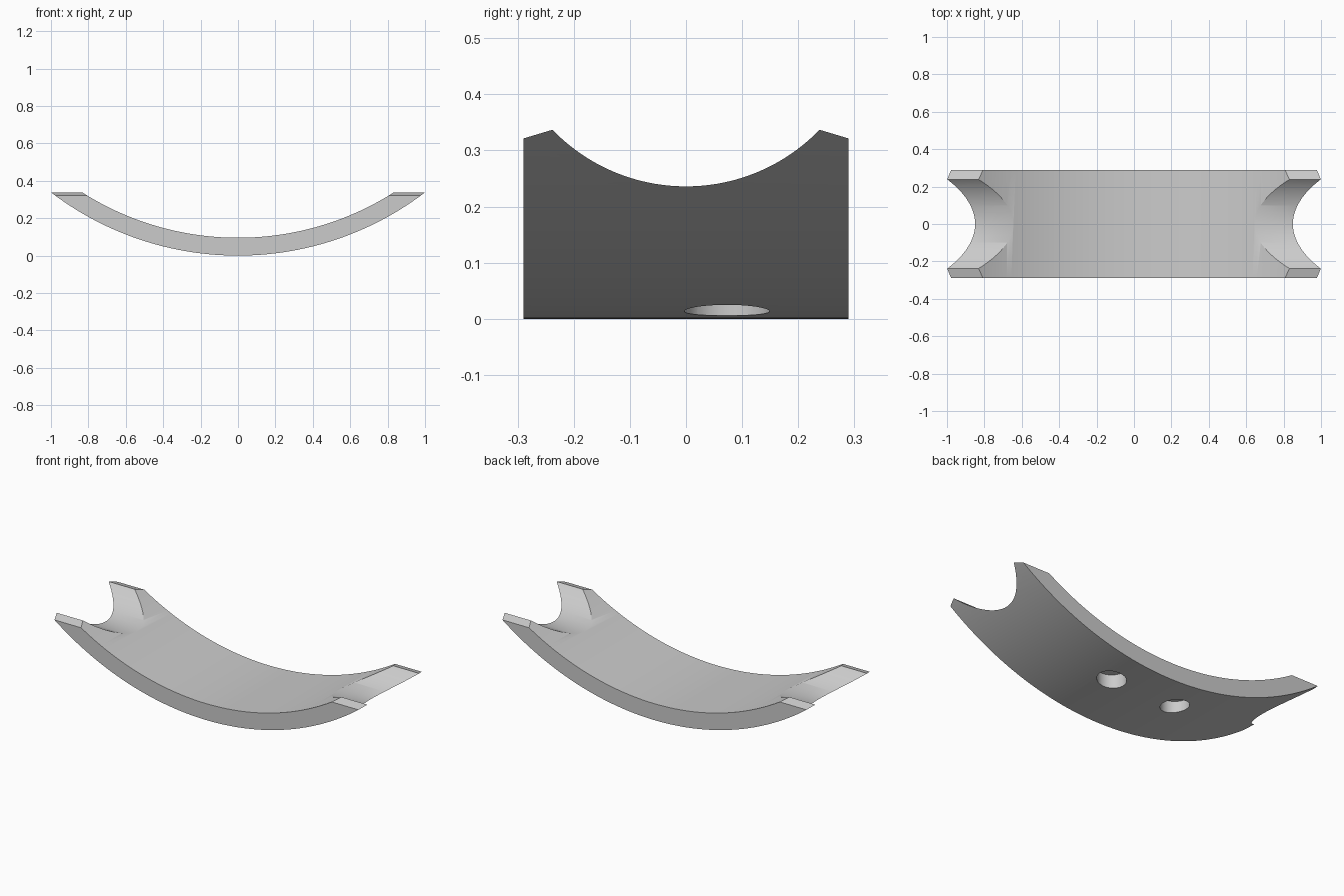
import bpy, bmesh
from math import sin, cos, acos, asin, pi, radians

if "Cube" in bpy.data.objects:
    bpy.data.objects.remove(bpy.data.objects["Cube"])

OUTER, INNER, CENTRE = 1.648, 1.5525, 1.648   # concentric arcs of the band
HALF_WIDTH, TIP_Y, TIP_Z, EDGE_Z = 0.29, 0.238, 0.338, 0.322
NOTCH_R, NOTCH_Z = 0.331, 0.567

grey = bpy.data.materials.new("light grey")
grey.use_nodes = True
colour = (0.6, 0.6, 0.6, 1)
grey.diffuse_color = colour
grey.node_tree.nodes["Principled BSDF"].inputs["Base Color"].default_value = colour


def prism(name, points, offset):
    """Extrude a closed 3D outline by offset."""
    bm = bmesh.new()
    face = bm.faces.new([bm.verts.new(p) for p in points])
    grown = bmesh.ops.extrude_face_region(bm, geom=[face])["geom"]
    bmesh.ops.translate(bm, vec=offset,
                        verts=[v for v in grown if isinstance(v, bmesh.types.BMVert)])
    bmesh.ops.recalc_face_normals(bm, faces=bm.faces)
    mesh = bpy.data.meshes.new(name)
    bm.to_mesh(mesh)
    bm.free()
    obj = bpy.data.objects.new(name, mesh)
    bpy.context.collection.objects.link(obj)
    mesh.materials.append(grey)
    return obj


def arc(radius, centre_z, half_angle, steps):
    """Points along a bottom arc, from negative to positive side."""
    angles = [half_angle * (2 * i / steps - 1) for i in range(steps + 1)]
    return [(radius * sin(a), centre_z - radius * cos(a)) for a in angles]


# Curved band, left a little tall so the cutter can trim its ends
top = 0.37
section = arc(OUTER, CENTRE, acos((CENTRE - top) / OUTER), 72)
section += arc(INNER, CENTRE, acos((CENTRE - top) / INNER), 72)[::-1]
band = prism("curved_saddle", [(x, -HALF_WIDTH, z) for x, z in section],
             (0, 2 * HALF_WIDTH, 0))

# Trimming profile: round notch between two sloping tip faces
slope = (TIP_Z - EDGE_Z) / (HALF_WIDTH - TIP_Y)
far = HALF_WIDTH + 0.1
far_z = TIP_Z - slope * (far - TIP_Y)
profile = [(-far, far_z)]
profile += arc(NOTCH_R, NOTCH_Z, asin(TIP_Y / NOTCH_R), 48)
profile += [(far, far_z), (far, 1), (-far, 1)]
cutters = [prism("end_notch_cutter", [(-1.5, y, z) for y, z in profile], (3, 0, 0))]

# Two blind holes in the underside
for side in (-1, 1):
    circle = [(side * 0.21 + 0.076 * cos(2 * pi * i / 48),
               0.073 + 0.076 * sin(2 * pi * i / 48), -0.1) for i in range(48)]
    cutters.append(prism("hole_cutter", circle, (0, 0, 0.185)))

bpy.context.view_layer.objects.active = band
band.select_set(True)
for cutter in cutters:
    cut = band.modifiers.new("cut", "BOOLEAN")
    cut.operation = "DIFFERENCE"
    cut.solver = "EXACT"
    cut.object = cutter
    bpy.ops.object.modifier_apply(modifier=cut.name)
    bpy.data.objects.remove(cutter)

bpy.ops.object.shade_smooth_by_angle(angle=radians(30))
